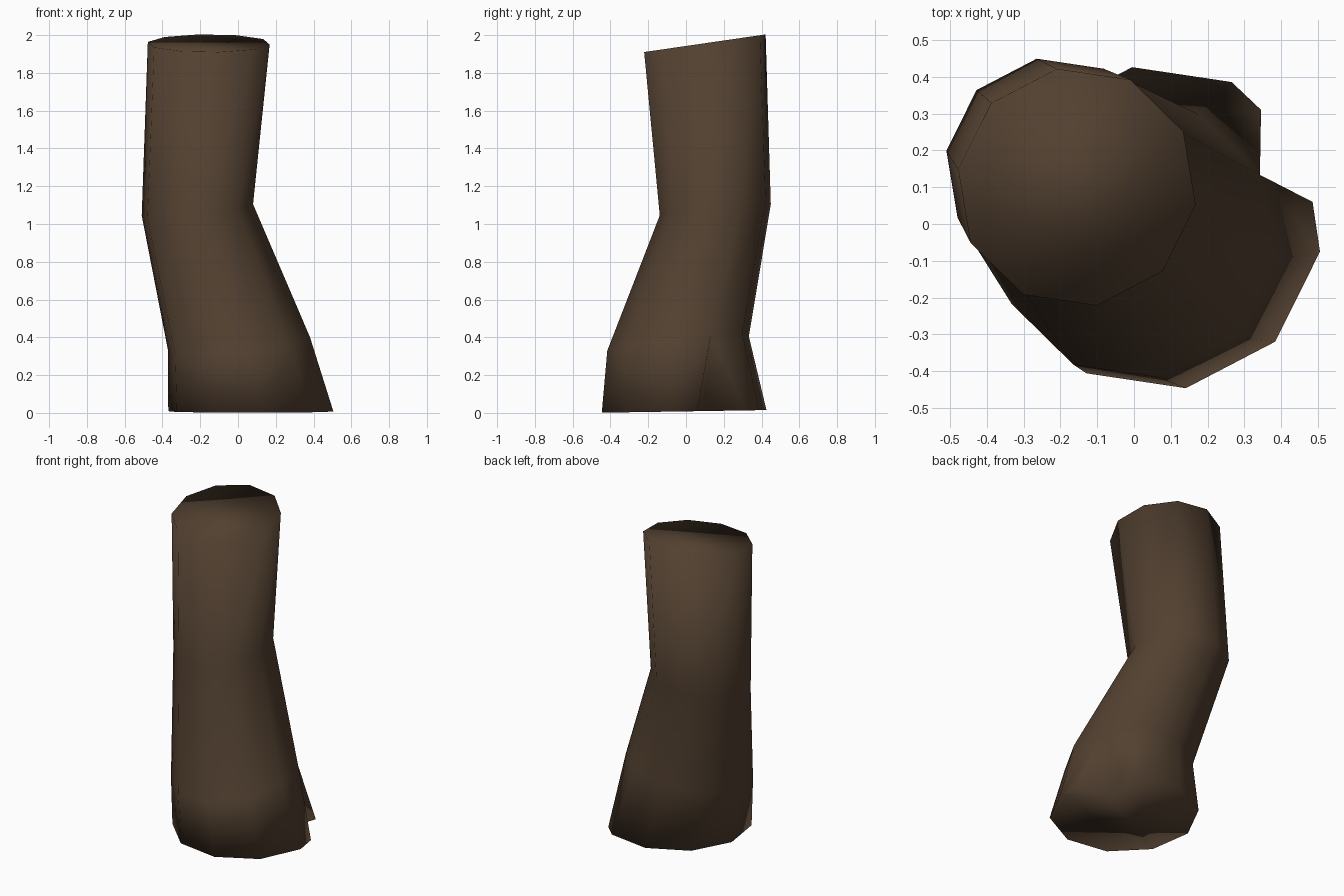
import bpy, bmesh, math

if "Cube" in bpy.data.objects:
    bpy.data.objects.remove(bpy.data.objects["Cube"])

SIDES = 10
PHASE = math.radians(-8.5)
SLIT = 1          # side where the cleft at the foot opens

# centre x, y, z, radius, tilt of z along x and y
RINGS = [(0.068, -0.010, 0.008, 0.442, 0.0, 0.016),
         (0.005, -0.042, 0.367, 0.380, 0.11, 0.12),
         (-0.215, 0.155, 1.075, 0.298, 0.12, 0.12),
         (-0.155, 0.100, 1.957, 0.326, 0.0, 0.145)]


def ring(bm, cx, cy, cz, r, tx, ty):
    verts = []
    for i in range(SIDES):
        a = PHASE + i * math.tau / SIDES
        dx, dy = r * math.cos(a), r * math.sin(a)
        verts.append(bm.verts.new((cx + dx, cy + dy, max(0, cz + tx * dx + ty * dy))))
    return verts


bm = bmesh.new()
rings = [ring(bm, *r) for r in RINGS]

# foot: one corner is replaced by two lips and pushed inward to form a cleft
foot = rings[0]
inner = foot[SLIT]
inner.co = (0.27, 0.09, 0.01)
lip_front = bm.verts.new((0.485, 0.06, 0.009))
lip_back = bm.verts.new((0.345, 0.31, 0.013))

# trunk walls
for k in range(len(rings) - 1):
    lo, hi = rings[k], rings[k + 1]
    for i in range(SIDES):
        j = (i + 1) % SIDES
        a, b = lo[i], lo[j]
        if k == 0 and j == SLIT:
            b = lip_front
        if k == 0 and i == SLIT:
            a = lip_back
        bm.faces.new((a, b, hi[j], hi[i]))

# cleft walls
apex = rings[1][SLIT]
bm.faces.new((lip_front, inner, apex))
bm.faces.new((inner, lip_back, apex))

# end caps
outline = foot[:SLIT] + [lip_front, inner, lip_back] + foot[SLIT + 1:]
bm.faces.new(list(reversed(outline)))
bm.faces.new(rings[-1])

for f in bm.faces:
    f.smooth = True
bmesh.ops.recalc_face_normals(bm, faces=bm.faces[:])

mesh = bpy.data.meshes.new("trunk")
bm.to_mesh(mesh)
bm.free()

bark = bpy.data.materials.new("dark brown bark")
bark.diffuse_color = (0.085, 0.052, 0.030, 1)
bark.use_nodes = True
bark.node_tree.nodes["Principled BSDF"].inputs["Base Color"].default_value = bark.diffuse_color
mesh.materials.append(bark)
bpy.context.collection.objects.link(bpy.data.objects.new("trunk", mesh))
